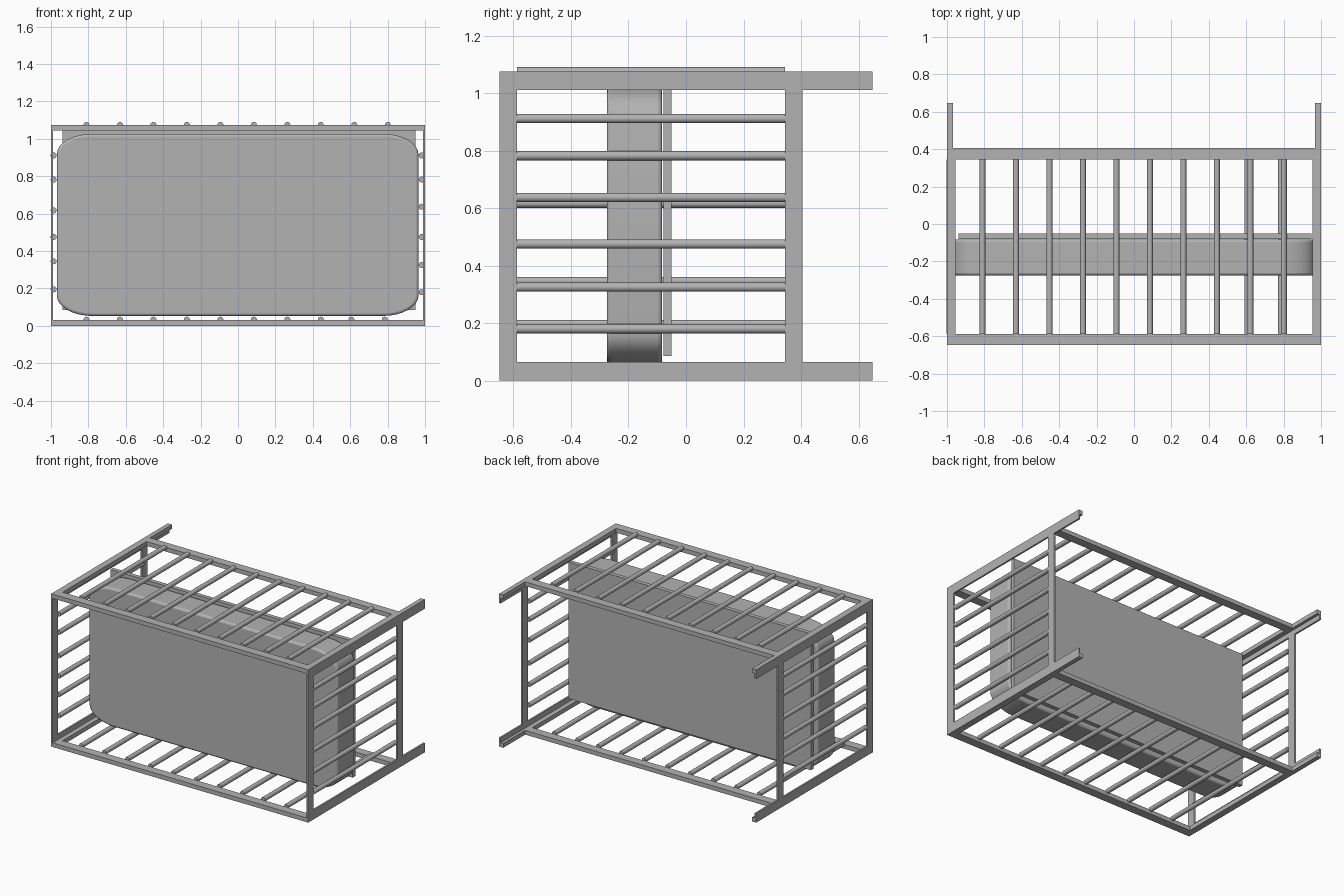
import bpy
import math
from mathutils import Matrix

cube = bpy.data.objects.get("Cube")
if cube:
    bpy.data.objects.remove(cube, do_unlink=True)

grey = bpy.data.materials.new("plain grey")
grey.use_nodes = True
grey.diffuse_color = (0.45, 0.45, 0.45, 1)
grey.node_tree.nodes["Principled BSDF"].inputs["Base Color"].default_value = grey.diffuse_color


def make(name, verts, faces):
    mesh = bpy.data.meshes.new(name)
    mesh.from_pydata(verts, [], faces)
    mesh.materials.append(grey)
    ob = bpy.data.objects.new(name, mesh)
    bpy.context.collection.objects.link(ob)
    return ob


def smooth(ob):
    bpy.ops.object.select_all(action="DESELECT")
    ob.select_set(True)
    bpy.context.view_layer.objects.active = ob
    bpy.ops.object.shade_smooth_by_angle(angle=math.radians(40))


def prism(name, outline, y0, y1):
    """Extrude an (x, z) outline, counter-clockwise from the front, along y."""
    n = len(outline)
    verts = [(x, y, z) for y in (y0, y1) for x, z in outline]
    faces = [tuple(range(n)), tuple(range(2 * n - 1, n - 1, -1))]
    faces += [(i, i + n, (i + 1) % n + n, (i + 1) % n) for i in range(n)]
    return make(name, verts, faces)


def box(name, xs, ys, zs):
    (x0, x1), (z0, z1) = sorted(xs), sorted(zs)
    return prism(name, [(x0, z0), (x1, z0), (x1, z1), (x0, z1)], *ys)


def bar(name, x, z, radius=0.016, sides=16):
    ring = [2 * math.pi * i / sides for i in range(sides)]
    ob = prism(name, [(x + radius * math.cos(a), z + radius * math.sin(a)) for a in ring],
               -0.587, 0.345)
    smooth(ob)


HEIGHT = 1.075
FRONT, BACK, LEG = (-0.648, -0.587), (0.345, 0.405), (0.405, 0.648)

# Frame: thin side posts, side rails with legs, and cross rails
for side, s in (("left", 1), ("right", -1)):
    outer = (s * 0.988, s)
    for place, ys in (("front", FRONT), ("back", BACK)):
        box(f"{side}_{place}_post", outer, ys, (0.065, HEIGHT - 0.065))
    for level, z, d in (("bottom", 0, 1), ("top", HEIGHT, -1)):
        box(f"{side}_{level}_side_rail", outer, (FRONT[0], LEG[1]), (z, z + d * 0.065))
        box(f"{side}_{level}_inner_rail", (s * 0.954, s * 0.988), (FRONT[1], BACK[0]),
            (z, z + d * 0.03))
        box(f"{side}_{level}_leg_flange", (s * 0.968, s * 0.988), LEG, (z, z + d * 0.03))
for level, z, d in (("bottom", 0, 1), ("top", HEIGHT, -1)):
    for place, ys in (("front", FRONT), ("back", BACK)):
        box(f"{level}_{place}_cross_rail", (-0.988, 0.988), ys, (z, z + d * 0.03))

# Round bars of the long panels; the last two lower bars sit a little inward
for i in range(10):
    x = -0.81 + i * 0.179
    bar(f"top_bar_{i + 1}", x, 1.074)
    bar(f"bottom_bar_{i + 1}", x - (0.016 if i > 7 else 0), 0.033)

# Round bars of the end panels
for i, z in enumerate((0.18, 0.325, 0.637, 0.475, 0.782, 0.911)):
    bar(f"left_bar_{i + 1}", 0.982, z)
for i, z in enumerate((0.195, 0.345, 0.617, 0.475, 0.782, 0.911)):
    bar(f"right_bar_{i + 1}", -0.986, z)

# Support board behind the mattress
box("support_board", (-0.937, 0.948), (-0.079, -0.05), (0.085, 1.045))

# Mattress with elliptical corners and softened edges
outline = []
for sx, sz, start in ((1, 1, 0), (-1, 1, 90), (-1, -1, 180), (1, -1, 270)):
    for i in range(9):
        a = math.radians(start + i * 90 / 8)
        outline.append((-0.002 + sx * 0.777 + 0.19 * math.cos(a),
                        0.54 + sz * 0.377 + 0.11 * math.sin(a)))
mattress = prism("mattress", outline, -0.275, -0.083)
bevel = mattress.modifiers.new("soft_edges", "BEVEL")
bevel.width = 0.014
bevel.segments = 3
bevel.limit_method = "ANGLE"
bevel.angle_limit = math.radians(60)
smooth(mattress)
